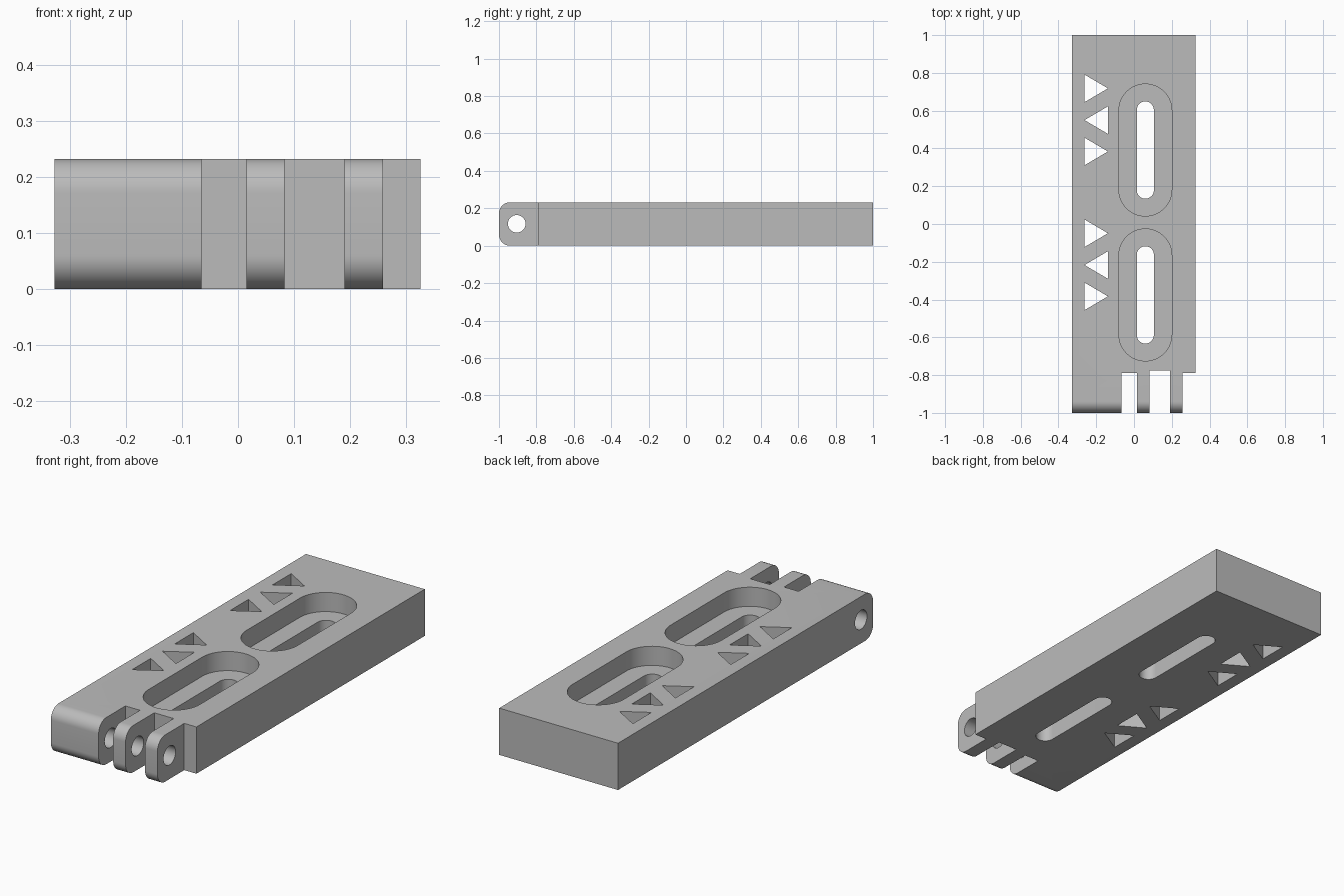
import bpy, bmesh, math
from mathutils import Vector

if "Cube" in bpy.data.objects:
    bpy.data.objects.remove(bpy.data.objects["Cube"])

X0, X1, H = -0.327, 0.325, 0.232

grey = bpy.data.materials.new("plain grey")
grey.diffuse_color = (0.5, 0.5, 0.5, 1)
grey.use_nodes = True
grey.node_tree.nodes["Principled BSDF"].inputs["Base Color"].default_value = grey.diffuse_color


def prism(name, points, direction):
    """Extrude a closed outline of 3D points along a direction."""
    bm = bmesh.new()
    face = bm.faces.new([bm.verts.new(p) for p in points])
    new = bmesh.ops.extrude_face_region(bm, geom=[face])["geom"]
    verts = [v for v in new if isinstance(v, bmesh.types.BMVert)]
    bmesh.ops.translate(bm, verts=verts, vec=Vector(direction))
    bmesh.ops.recalc_face_normals(bm, faces=bm.faces)
    mesh = bpy.data.meshes.new(name)
    bm.to_mesh(mesh)
    bm.free()
    mesh.materials.append(grey)
    obj = bpy.data.objects.new(name, mesh)
    bpy.context.collection.objects.link(obj)
    return obj


def arc(cu, cv, r, start, end, n):
    return [(cu + r * math.cos(math.radians(start + (end - start) * i / n)),
             cv + r * math.sin(math.radians(start + (end - start) * i / n)))
            for i in range(n + 1)]


def vertical(name, outline, z0, z1):
    return prism(name, [(x, y, z0) for x, y in outline], (0, 0, z1 - z0))


def slot(name, x, y0, y1, r, z0):
    outline = arc(x, y1 - r, r, 0, 180, 32) + arc(x, y0 + r, r, 180, 360, 32)
    return vertical(name, outline, z0, H + 0.1)


def box(name, x0, x1, y1):
    return vertical(name, [(x0, -1.1), (x1, -1.1), (x1, y1), (x0, y1)], -0.1, H + 0.1)


# Bar with a rounded front end
r = 0.06
side = [(1, 0), (1, H)] + arc(-1 + r, H - r, r, 90, 180, 12) + arc(-1 + r, r, r, 180, 270, 12)
body = prism("hinge_plate", [(X0, y, z) for y, z in side], (X1 - X0, 0, 0))

# Gaps between the hinge lugs
cutters = [box("gap", -0.065, 0.015, -0.79),
           box("gap", 0.083, 0.19, -0.775),
           box("gap", 0.258, 0.4, -0.79)]

# Pin hole across the lugs
cutters.append(prism("pin_hole", [(-0.5, y, z) for y, z in arc(-0.905, 0.117, 0.047, 0, 360, 48)[:-1]],
                     (1, 0, 0)))

# Two stepped slots, each beside a row of three triangular holes
for dy in (0, -0.767):
    cutters.append(slot("recess", 0.06, 0.042 + dy, 0.741 + dy, 0.14, H - 0.095))
    cutters.append(slot("through_slot", 0.06, 0.134 + dy, 0.649 + dy, 0.045, -0.1))
    for y, base, tip in ((0.718, -0.262, -0.138), (0.55, -0.138, -0.262), (0.384, -0.262, -0.138)):
        outline = [(base, y + dy - 0.073), (tip, y + dy), (base, y + dy + 0.073)]
        cutters.append(vertical("triangle", outline, -0.1, H + 0.1))

# Cut, bake the result and drop the cutters
for c in cutters:
    m = body.modifiers.new("cut", 'BOOLEAN')
    m.operation, m.solver, m.object = 'DIFFERENCE', 'EXACT', c
    c.hide_render = True
bpy.context.view_layer.update()
baked = bpy.data.meshes.new_from_object(body.evaluated_get(bpy.context.evaluated_depsgraph_get()))
body.modifiers.clear()
body.data = baked
for c in cutters:
    bpy.data.objects.remove(c)

bpy.context.view_layer.objects.active = body
body.select_set(True)
bpy.ops.object.shade_smooth_by_angle(angle=math.radians(30))
